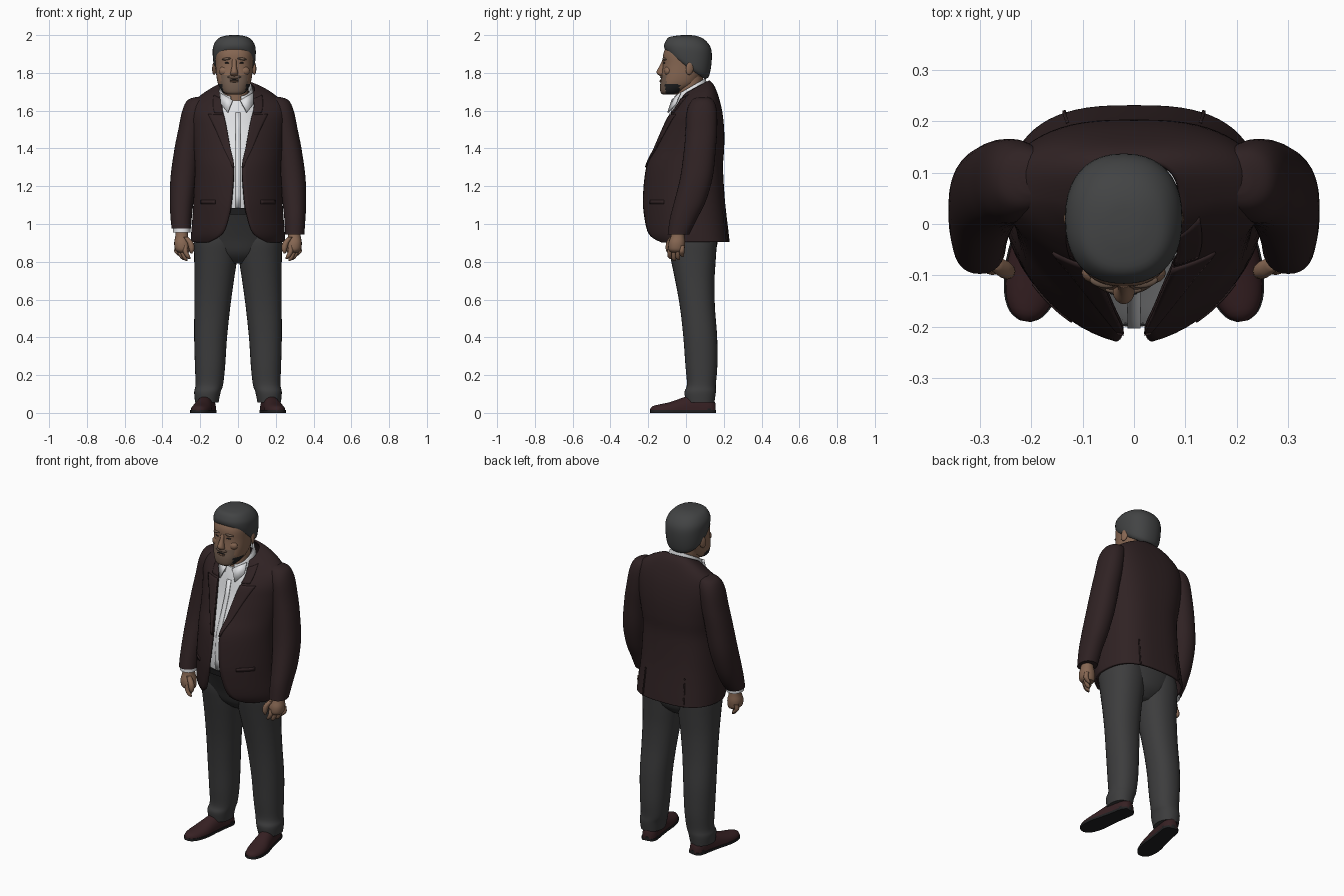
import bpy, bmesh, math
from mathutils import Vector

if "Cube" in bpy.data.objects:
    bpy.data.objects.remove(bpy.data.objects["Cube"])


def material(name, rgb):
    m = bpy.data.materials.new(name)
    m.use_nodes = True
    m.diffuse_color = (*rgb, 1)
    b = m.node_tree.nodes["Principled BSDF"]
    b.inputs["Base Color"].default_value = (*rgb, 1)
    b.inputs["Roughness"].default_value = 0.9
    return m


JACKET = material("dark maroon cloth", (.029, .016, .017))
SHIRT = material("white cotton", (.75, .76, .78))
TROUSER = material("charcoal cloth", (.046, .046, .047))
SKIN = material("skin", (.24, .135, .085))
STUBBLE = material("greying stubble", (.16, .105, .075))
HAIR = material("dark grey hair", (.055, .057, .058))
SHOE = material("maroon leather", (.038, .015, .017))
BLACK = material("near black", (.015, .015, .016))


def finish(ob, mats, angle=50):
    for m in mats:
        ob.data.materials.append(m)
    bpy.context.view_layer.objects.active = ob
    for o in bpy.context.selected_objects:
        o.select_set(False)
    ob.select_set(True)
    bpy.ops.object.shade_smooth_by_angle(angle=math.radians(angle))
    return ob


def sheet(name, rows, mat, closed=True, caps=True, thick=0, angle=50):
    """Skin a list of point rows into a surface."""
    bm = bmesh.new()
    vs = [[bm.verts.new(p) for p in r] for r in rows]
    n = len(rows[0])
    for a, b in zip(vs, vs[1:]):
        for i in range(n if closed else n - 1):
            j = (i + 1) % n
            bm.faces.new((a[i], a[j], b[j], b[i]))
    if closed and caps:
        bm.faces.new(vs[0])
        bm.faces.new(vs[-1])
    bmesh.ops.recalc_face_normals(bm, faces=bm.faces)
    me = bpy.data.meshes.new(name)
    bm.to_mesh(me)
    bm.free()
    ob = bpy.data.objects.new(name, me)
    bpy.context.collection.objects.link(ob)
    if thick:
        mod = ob.modifiers.new("thickness", "SOLIDIFY")
        mod.thickness, mod.offset = thick, 0
    return finish(ob, [mat], angle)


def spline(rows, k=4):
    """Catmull-Rom interpolation through the rows of a table."""
    out = []
    for i in range(len(rows) - 1):
        p = [rows[max(0, min(len(rows) - 1, i + d))] for d in (-1, 0, 1, 2)]
        for t in (s / k for s in range(k)):
            out.append(tuple(b + .5 * t * (c - a + t * (2*a - 5*b + 4*c - d + t * (3*(b - c) + d - a)))
                             for a, b, c, d in zip(*p)))
    return out + [tuple(rows[-1])]


def pt(row, a, nf=2.2, nb=2.2, off=0):
    """Point on a cross-section: centre x, z, half width, front y, back y, tilt."""
    cx, z, rx, yf, yb, tilt = row[:6]
    s, c = math.sin(a), math.cos(a)
    n = nf if c > 0 else nb
    dy = -((yb - yf) / 2 + off) * math.copysign(abs(c) ** (2 / n), c)
    return (cx + (rx + off) * math.copysign(abs(s) ** (2 / n), s), (yf + yb) / 2 + dy, z + tilt * dy)


def loft(name, table, mat, side=1, n=2.2, k=4, seg=32, **kw):
    rows = [[pt((r + (0, 0))[:6], 2 * math.pi * i / seg, n, n) for i in range(seg)] for r in spline(table, k)]
    return sheet(name, [[(side * x, y, z) for x, y, z in r] for r in rows], mat, **kw)


def tube(name, path, radii, mat, seg=12):
    rows = []
    for p, r in spline([(*p, r) for p, r in zip(path, radii)], 3) and \
            [(Vector(q[:3]), q[3]) for q in spline([(*p, r) for p, r in zip(path, radii)], 3)]:
        rows.append([p + Vector((math.cos(t), math.sin(t), 0)) * r
                     for t in (2 * math.pi * i / seg for i in range(seg))])
    return sheet(name, rows, mat)


def blob(name, loc, size, mat, rot=(0, 0, 0)):
    bpy.ops.mesh.primitive_uv_sphere_add(segments=16, ring_count=10, location=loc, rotation=rot)
    ob = bpy.context.object
    ob.name, ob.scale = name, size
    return finish(ob, [mat])


# Jacket body: last column is half the width of the front opening
NF, NB = 1.7, 2.8
coat = spline([
    (0, .905, .243, -.185, .225, 0, .15), (0, .95, .242, -.213, .22, 0, .08), (0, 1.05, .234, -.225, .208, 0, .045),
    (0, 1.15, .228, -.226, .198, 0, .03), (0, 1.3, .222, -.207, .19, 0, .022), (0, 1.4, .228, -.165, .196, 0, .042),
    (0, 1.5, .238, -.125, .196, 0, .06), (0, 1.58, .245, -.095, .186, .1, .074), (0, 1.64, .228, -.062, .168, .25, .085),
    (0, 1.685, .16, -.045, .145, .45, .085), (-.005, 1.71, .093, -.045, .122, .55, .08)], 5)


def angle_at(row, x, off=0):
    return math.asin(min(.98, x / (row[2] + off)) ** (NF / 2))


body = []
for r in coat:
    a0 = angle_at(r, r[6])
    body.append([pt(r, a0 + (2 * math.pi - 2 * a0) * i / 56, NF, NB) for i in range(57)])
sheet("jacket_body", body, JACKET, closed=False, thick=.012)


def patch(name, rows, spans, side, off=.009, nf=NF, steps=6):
    """Thin cloth plate following the jacket front."""
    pts = []
    for r, (x0, x1) in zip(rows, spans):
        a, b = angle_at(r, x0, off), angle_at(r, x1, off)
        line = [pt(r, a + (b - a) * i / steps, NF, NB, off) for i in range(steps + 1)]
        pts.append([(side * x, y, z) for x, y, z in line])
    sheet(name, pts, JACKET, closed=False, thick=.007)


lapel = [r for r in coat if 1.28 < r[1] < 1.6]
upper = [r for r in coat if 1.6 < r[1] < 1.70]
flap = [r for r in coat if 1.09 < r[1] < 1.14]
for s, tag in ((1, "left"), (-1, "right")):
    patch("lapel_" + tag, lapel, [(r[6] - .002, r[6] + .003 + .25 * (r[1] - 1.28)) for r in lapel], s)
    patch("jacket_collar_" + tag, upper, [(r[6] - .002, r[6] + .045) for r in upper], s)
    patch("pocket_flap_" + tag, flap, [(.12, .195)] * len(flap), s, .006)
    # Back vent seam
    vent = [r for r in coat if r[1] < 1.08]
    sheet("vent_" + tag, [[pt(r, math.pi - s * (.42 + d), NF, NB, .008) for d in (0, .03)] for r in vent],
          JACKET, closed=False, thick=.005)

# Shirt, collar and neck
loft("shirt", [(0, 1.06, .18, -.188, .12), (0, 1.15, .18, -.197, .12), (0, 1.3, .18, -.182, .12),
               (0, 1.4, .18, -.142, .13), (0, 1.5, .18, -.103, .13), (0, 1.6, .14, -.078, .12),
               (-.005, 1.655, .085, -.06, .1)], SHIRT, n=2)
sheet("shirt_placket", [[(x, y - .004, z) for x in (-.013, .013)] for y, z in
      ((-.188, 1.08), (-.197, 1.15), (-.182, 1.3), (-.142, 1.4), (-.103, 1.5), (-.08, 1.59))],
      SHIRT, closed=False, thick=.004)
band = [(-.008, 1.665, .09, -.068, .108, .6), (-.01, 1.70, .086, -.066, .104, .6), (-.012, 1.722, .08, -.06, .1, .6)]
sheet("shirt_collar", [[pt(r, .3 + (2 * math.pi - .6) * i / 40) for i in range(41)] for r in spline(band)],
      SHIRT, closed=False, thick=.008)
for s, tag in ((1, "left"), (-1, "right")):
    sheet("collar_point_" + tag, [[(s * .02 - .008, -.074, 1.655), (s * .088 - .008, -.03, 1.695)],
                                  [(s * .05 - .004, -.095, 1.59), (s * .086 - .004, -.055, 1.635)]],
          SHIRT, closed=False, thick=.008)
loft("neck", [(-.01, 1.6, .075, -.05, .085), (-.015, 1.68, .07, -.05, .085), (-.02, 1.78, .075, -.05, .09)], SKIN)

# Head, with stubble on the chin and darker jaw sides
HX = -.02
head = loft("head", [(HX, 1.685, .035, -.122, -.045), (HX, 1.698, .06, -.135, -.02), (HX, 1.735, .083, -.137, .05),
                     (HX, 1.78, .094, -.13, .08), (HX, 1.84, .099, -.122, .1), (HX, 1.9, .102, -.12, .11),
                     (HX, 1.94, .095, -.102, .1), (HX, 1.97, .07, -.07, .07)], SKIN, n=2.35, k=6, seg=48)
head.data.materials.append(STUBBLE)
head.data.materials.append(BLACK)
for p in head.data.polygons:
    c = p.center
    dx = abs(c.x - HX)
    if c.z < 1.745 and dx > .045 and -.11 < c.y < -.035:
        p.material_index = 2
    elif c.z < 1.79 and c.y < -.06 and dx < .07:
        p.material_index = 1
loft("nose", [(HX, 1.782, .012, -.136, -.11), (HX, 1.795, .021, -.152, -.11), (HX, 1.81, .018, -.155, -.11),
              (HX, 1.84, .012, -.138, -.11), (HX, 1.872, .012, -.124, -.105)], SKIN, n=2, seg=16)
blob("moustache", (HX, -.128, 1.778), (.036, .009, .008), STUBBLE)
blob("mouth", (HX, -.135, 1.763), (.027, .004, .0035), BLACK)
blob("lower_lip", (HX, -.134, 1.755), (.024, .007, .005), SKIN)
for s, tag in ((1, "left"), (-1, "right")):
    blob("brow_" + tag, (HX + s * .041, -.113, 1.874), (.026, .011, .007), STUBBLE, (0, s * .12, s * .2))
    blob("eye_" + tag, (HX + s * .038, -.1145, 1.853), (.014, .005, .004), BLACK, (0, 0, s * .2))
    blob("cheek_" + tag, (HX + s * .05, -.095, 1.81), (.032, .022, .026), SKIN)
    blob("ear_" + tag, (HX + s * .105, .02, 1.825), (.010, .022, .036), SKIN, (-.2, 0, s * .35))

# Hair cap, lower at the nape
loft("hair", [(HX, 1.832, .098, -.09, .1, -.68), (HX, 1.85, .109, -.108, .122, -.58), (HX, 1.9, .114, -.116, .136, -.3),
              (HX, 1.945, .11, -.112, .132, -.12), (HX, 1.982, .085, -.092, .098, -.06), (HX, 1.997, .045, -.05, .05, 0),
              (HX, 2.0, .01, -.01, .01, 0)], HAIR, n=2.3, seg=40)

# Trousers and belt
loft("trouser_hips", [(0, .79, .07, -.02, .1), (0, .84, .15, -.075, .15), (0, .92, .215, -.11, .17),
                      (0, 1.0, .205, -.15, .17), (0, 1.075, .195, -.19, .16)], TROUSER)
loft("belt", [(0, 1.05, .195, -.193, .15), (0, 1.085, .195, -.2, .15)], BLACK, k=1)

for s, tag in ((1, "left"), (-1, "right")):
    loft("trouser_leg_" + tag, [
        (.165, .055, .062, .0, .15), (.162, .11, .07, -.008, .158), (.152, .15, .073, .005, .158),
        (.148, .25, .08, -.003, .166), (.145, .4, .087, -.014, .165), (.136, .56, .095, -.032, .153),
        (.126, .7, .104, -.057, .151), (.118, .82, .114, -.082, .158), (.115, .92, .118, -.1, .163),
        (.11, 1.0, .1, -.09, .15)], TROUSER, s)

    # Shoe: cross-sections from heel to toe (distance, half width, height)
    heel, toe = Vector((s * .152, .155, 0)), Vector((s * .212, -.19, 0))
    along = (toe - heel).normalized()
    across = Vector((-along.y, along.x, 0))
    last = spline([(.002, .025, .055), (.03, .042, .085), (.1, .044, .1), (.17, .048, .082), (.24, .054, .058),
                   (.3, .047, .045), (.335, .03, .036), (.349, .008, .022)], 3)
    arc = [math.pi * i / 14 for i in range(15)]
    sheet("shoe_" + tag, [[heel + along * d + across * w * math.cos(t) + Vector((0, 0, .01 + (h - .01) * math.sin(t) ** .8))
                           for t in arc] for d, w, h in last], SHOE)
    edge = [heel + along * d + across * (w + .003) for d, w, h in last] + \
           [heel + along * d - across * (w + .003) for d, w, h in reversed(last)]
    sheet("sole_" + tag, [[p + Vector((0, 0, z)) for p in edge] for z in (0, .014)], BLACK)
    sheet("heel_block_" + tag, [[heel + along * (.045 + .045 * math.cos(t)) + across * .044 * math.sin(t) + Vector((0, 0, z))
                                 for t in (math.pi * i / 10 for i in range(20))] for z in (0, .024)], BLACK)

    # Sleeve, shorter on the side that shows a cuff
    end = .945 if s > 0 else .975
    loft("sleeve_" + tag, [
        (.2, 1.672, .025, .06, .115), (.213, 1.655, .055, .03, .145), (.232, 1.6, .063, .005, .163),
        (.25, 1.5, .066, -.002, .165), (.268, 1.4, .068, -.01, .158), (.287, 1.25, .07, -.03, .142),
        (.298, 1.12, .063, -.062, .105), (.301, 1.03, .056, -.085, .06), (.3, end, .051, -.097, .018)], JACKET, s)
    if s < 0:
        loft("shirt_cuff", [(.298, .99, .045, -.09, .01), (.298, .955, .046, -.092, .008)], SHIRT, s, k=1)

    # Hand
    loft("palm_" + tag, [(.298, .97, .033, -.075, -.01), (.298, .935, .034, -.08, -.008),
                         (.296, .9, .042, -.092, -.004), (.293, .865, .04, -.092, -.008),
                         (.288, .85, .03, -.08, -.015)], SKIN, s, seg=20)
    for i in range(4):
        x, y, tip = .322 - .015 * i, -.018 - .021 * i, (.825, .81, .805, .815)[i]
        path = [(s * x, y, .885), (s * (x + .002), y - .004, .855), (s * (x - .012), y - .004, tip + .012),
                (s * (x - .02), y, tip)]
        tube("finger_%d_%s" % (i + 1, tag), path, (.012, .0135, .012, .005), SKIN)
    tube("thumb_" + tag, [(s * .275, -.075, .93), (s * .252, -.088, .9), (s * .245, -.093, .865), (s * .247, -.092, .845)],
         (.014, .017, .014, .005), SKIN)
